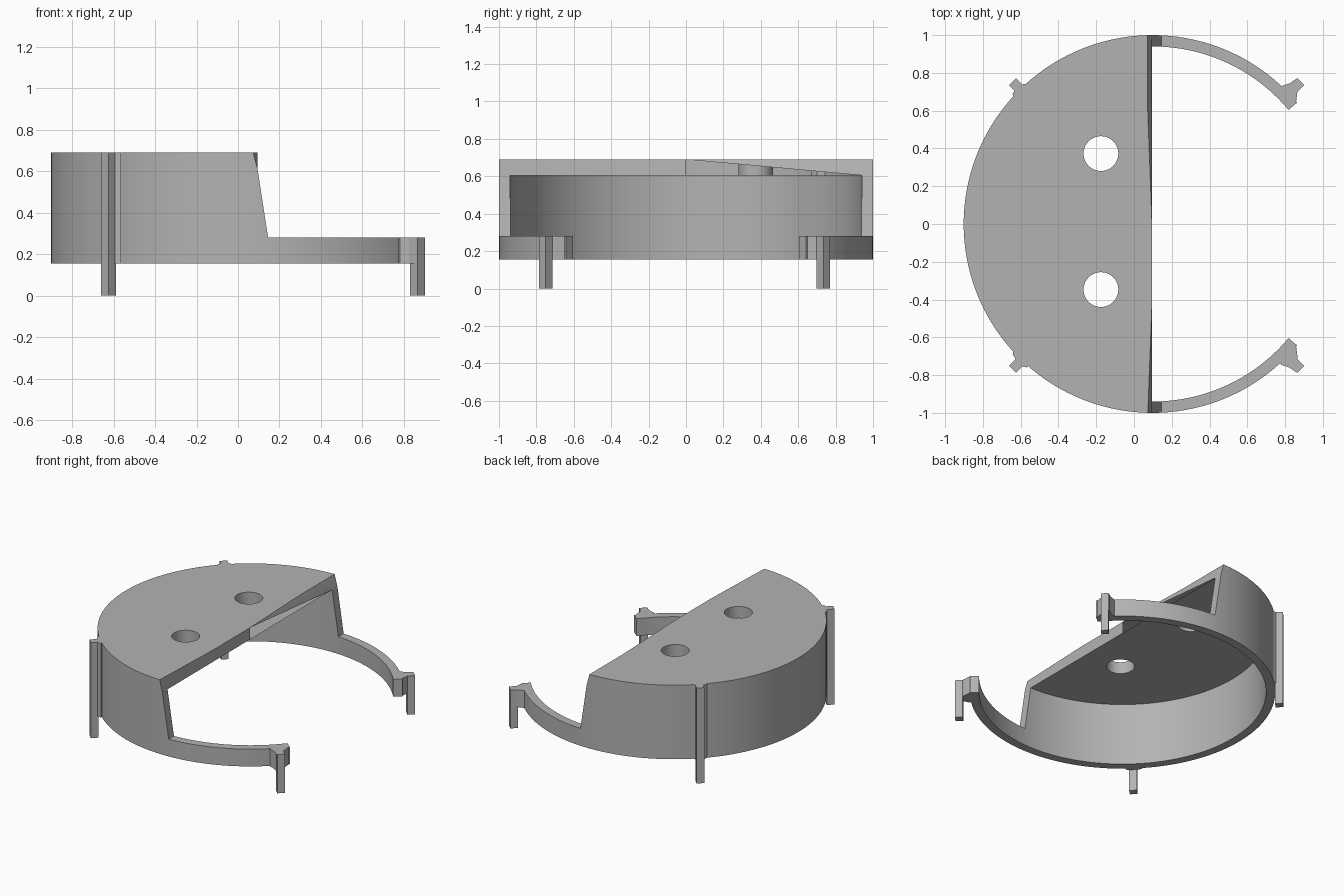
import bpy, bmesh
from math import cos, sin, radians

cube = bpy.data.objects.get("Cube")
if cube:
    bpy.data.objects.remove(cube, do_unlink=True)

CX = 0.098                                # centre of the round shell
BASE, RIM, ROOF, TOP = 0.155, 0.28, 0.605, 0.69

grey = bpy.data.materials.new("plain grey")
grey.use_nodes = True
COLOUR = (0.45, 0.45, 0.45, 1)
grey.diffuse_color = COLOUR
grey.node_tree.nodes["Principled BSDF"].inputs["Base Color"].default_value = COLOUR


def loft(name, rings):
    """Closed solid through matching rings of points."""
    bm = bmesh.new()
    loops = [[bm.verts.new(p) for p in ring] for ring in rings]
    n = len(loops[0])
    for a, b in zip(loops, loops[1:]):
        for i in range(n):
            j = (i + 1) % n
            bm.faces.new((a[i], a[j], b[j], b[i]))
    bm.faces.new(loops[0])
    bm.faces.new(loops[-1])
    bmesh.ops.recalc_face_normals(bm, faces=bm.faces)
    mesh = bpy.data.meshes.new(name)
    bm.to_mesh(mesh)
    bm.free()
    mesh.materials.append(grey)
    obj = bpy.data.objects.new(name, mesh)
    bpy.context.collection.objects.link(obj)
    return obj


def prism(name, outline, z0, z1):
    return loft(name, [[(x, y, z) for x, y in outline] for z in (z0, z1)])


def circle(x, y, r, n):
    return [(x + r * cos(radians(360 * i / n)), y + r * sin(radians(360 * i / n)))
            for i in range(n)]


def cut(target, cutter):
    cutter.hide_render = True
    mod = target.modifiers.new("cut", "BOOLEAN")
    mod.operation, mod.solver, mod.object = "DIFFERENCE", "EXACT", cutter
    bpy.context.view_layer.objects.active = target
    bpy.ops.object.modifier_apply(modifier=mod.name)
    bpy.data.objects.remove(cutter, do_unlink=True)


# Round shell, hollowed from below
shell = prism("shell", circle(CX, 0, 1, 144), BASE, TOP)
cut(shell, prism("hollow", circle(CX, 0, 0.94, 144), 0, ROOF))

# Open half: sloping wall ends, roof edge slightly bowed in the middle
sections = []
for y, lip in ((-1.02, 0.057), (0, 0.095), (1.02, 0.057)):
    outline = [(0.145, RIM), (0.095, ROOF), (lip, 0.75), (1.5, 0.75), (1.5, RIM)]
    sections.append([(x, y, z) for x, z in outline])
cut(shell, loft("open_half", sections))

# Gap between the two arms of the low ring
wedge = [(CX, 0)] + [(CX + 2 * cos(radians(a)), 2 * sin(radians(a))) for a in (-40, 40)]
cut(shell, prism("ring_gap", wedge, 0, 0.5))

# Two holes through the roof
for y in (0.373, -0.347):
    cut(shell, prism("roof_hole", circle(-0.175, y, 0.092, 48), 0.5, 0.8))

bpy.ops.object.select_all(action="DESELECT")
shell.select_set(True)
bpy.context.view_layer.objects.active = shell
bpy.ops.object.shade_smooth_by_angle(angle=radians(30))

# Square legs with flared webs joining them to the shell
tall_web = [(-0.565, 0.743), (-0.594, 0.739), (-0.635, 0.703), (-0.642, 0.69),
            (-0.64, 0.667), (-0.6, 0.667), (-0.565, 0.7)]
low_web = [(0.78, 0.73), (0.825, 0.745), (0.86, 0.77), (0.865, 0.70),
           (0.858, 0.645), (0.82, 0.607), (0.775, 0.655), (0.755, 0.70)]
for side, name, shift in ((1, "back", 0), (-1, "front", -0.016)):
    for x, end, web, top in ((-0.625, "right", tall_web, TOP), (0.865, "left", low_web, RIM)):
        prism(f"{name}_{end}_leg", [(px, side * py + shift) for px, py in
              circle(x, 0.735, 0.036, 4)], 0, top)
        flare = [(px, side * py + (shift if py > 0.72 else 0)) for px, py in web]
        prism(f"{name}_{end}_web", flare, BASE, top)
